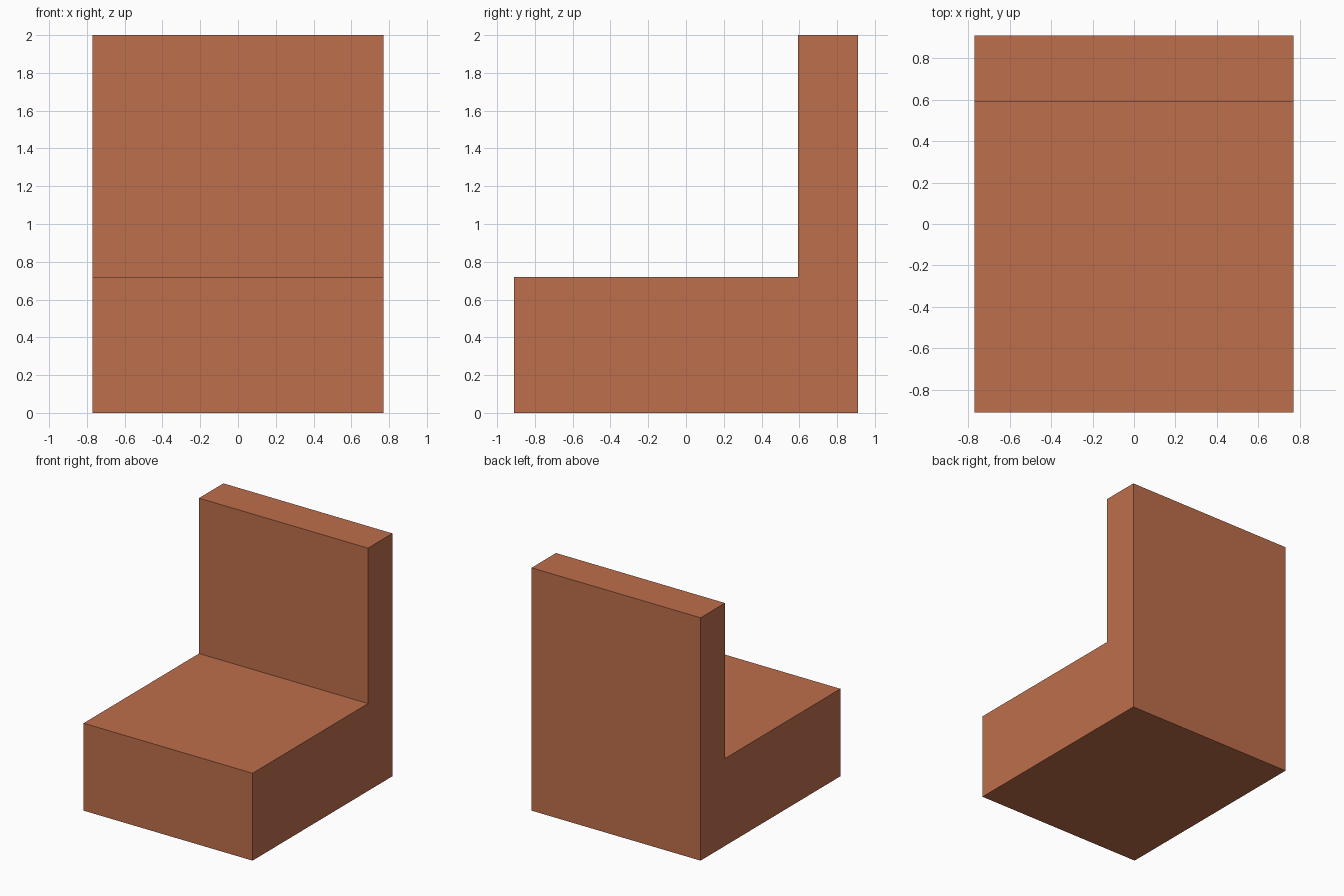
import bpy, bmesh

if "Cube" in bpy.data.objects:
    bpy.data.objects.remove(bpy.data.objects["Cube"])

HALF_WIDTH = 0.77

# Terracotta colour
mat = bpy.data.materials.new("terracotta")
mat.diffuse_color = (0.515, 0.156, 0.07, 1.0)
mat.use_nodes = True
mat.node_tree.nodes["Principled BSDF"].inputs["Base Color"].default_value = mat.diffuse_color

# Seat block and backrest: one L-shaped side profile (y, z) extruded along x
profile = [(-0.91, 0), (0.91, 0), (0.91, 2), (0.592, 2), (0.592, 0.72), (-0.91, 0.72)]
bm = bmesh.new()
side = bm.faces.new([bm.verts.new((-HALF_WIDTH, y, z)) for y, z in profile])
result = bmesh.ops.extrude_face_region(bm, geom=[side], use_keep_orig=True)
moved = [v for v in result["geom"] if isinstance(v, bmesh.types.BMVert)]
bmesh.ops.translate(bm, verts=moved, vec=(2 * HALF_WIDTH, 0, 0))
bmesh.ops.recalc_face_normals(bm, faces=bm.faces)

mesh = bpy.data.meshes.new("chair_block")
bm.to_mesh(mesh)
bm.free()
mesh.materials.append(mat)
chair = bpy.data.objects.new("chair_block", mesh)
bpy.context.collection.objects.link(chair)
